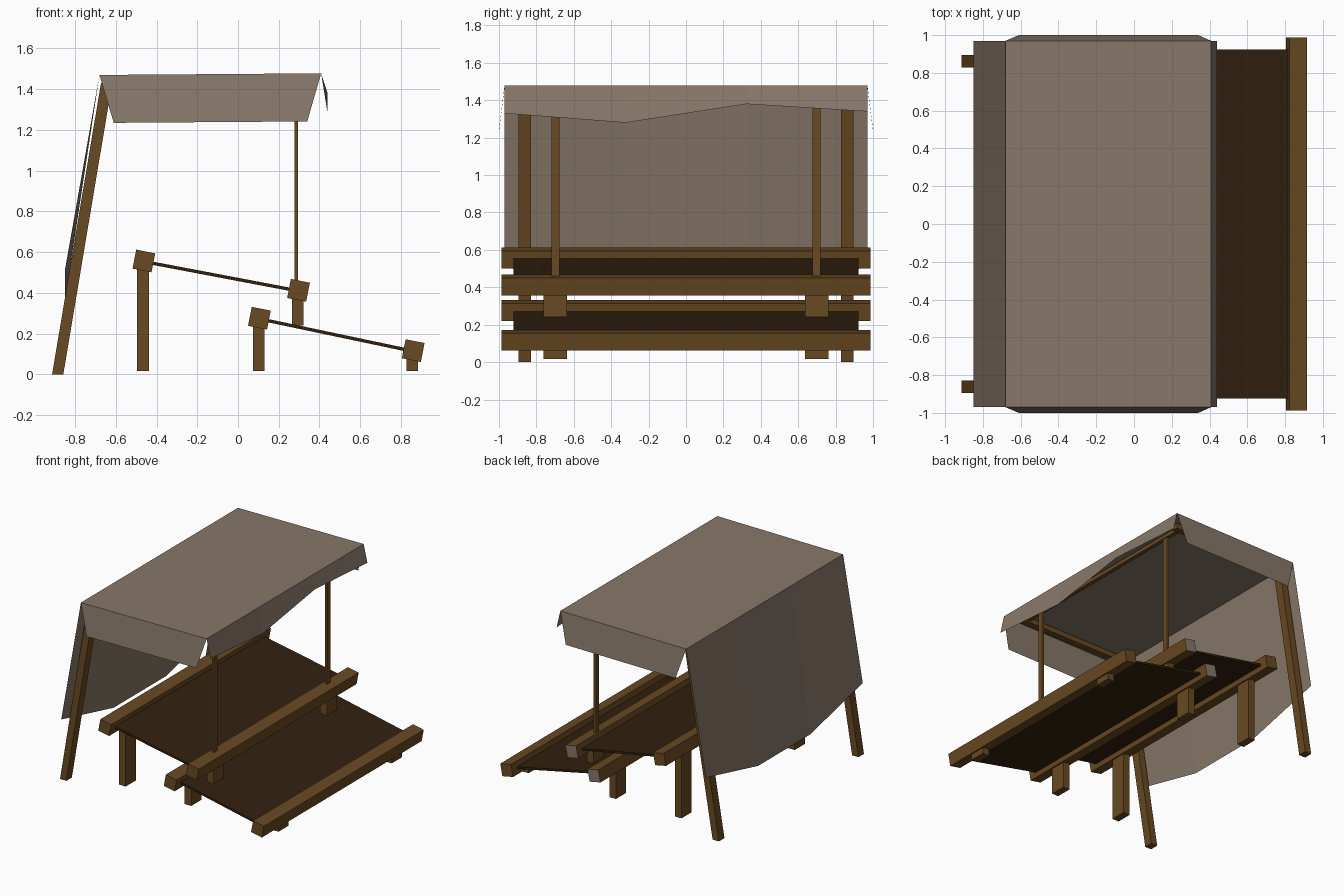
import bpy, bmesh, math
from mathutils import Matrix, Vector

if "Cube" in bpy.data.objects:
    bpy.data.objects.remove(bpy.data.objects["Cube"])


def material(name, rgb):
    m = bpy.data.materials.new(name)
    m.diffuse_color = (*rgb, 1)
    m.use_nodes = True
    m.node_tree.nodes["Principled BSDF"].inputs["Base Color"].default_value = m.diffuse_color
    return m


WOOD = material("brown wood", (0.14, 0.067, 0.016))
DARK = material("dark board", (0.031, 0.0145, 0.0045))
CLOTH = material("taupe cloth", (0.245, 0.187, 0.142))


def finish(name, bm, mats):
    me = bpy.data.meshes.new(name)
    bm.to_mesh(me)
    bm.free()
    for m in mats:
        me.materials.append(m)
    ob = bpy.data.objects.new(name, me)
    bpy.context.collection.objects.link(ob)
    return ob


def box(name, centre, size, tilt=0.0, mat=WOOD, grey_end=False):
    """Box turned about y by tilt; optionally with a pale +y end."""
    bm = bmesh.new()
    bmesh.ops.create_cube(bm, size=1, matrix=Matrix.Translation(centre)
                          @ Matrix.Rotation(tilt, 4, 'Y') @ Matrix.Diagonal((*size, 1)))
    bm.normal_update()
    if grey_end:
        for f in bm.faces:
            if f.normal.y > 0.9:
                f.material_index = 1
    return finish(name, bm, [mat, CLOTH])


def upright(name, x0, x1, y, z0, z1, sx, sy):
    """Post with level ends, leaning from x0 at the foot to x1 at the head."""
    bm = bmesh.new()
    bmesh.ops.create_cube(bm, size=1)
    for v in bm.verts:
        t = v.co.z + 0.5
        v.co = Vector((x0 + (x1 - x0) * t + v.co.x * sx, y + v.co.y * sy, z0 + (z1 - z0) * t))
    return finish(name, bm, [WOOD])


TILT = math.radians(11.1)

# Two sloping shelves: a rail at each edge, a board between, legs below
shelves = {
    "upper": ((-0.462, 0.557), (0.297, 0.413), (0.017, 0.24)),
    "lower": ((0.105, 0.276), (0.86, 0.117), (0.017, 0.017)),
}
for shelf, (back, front, feet) in shelves.items():
    for part, (x, z), foot in (("back", back, feet[0]), ("front", front, feet[1])):
        grey = (shelf, part) in (("upper", "front"), ("lower", "back"))
        box(f"{shelf}_{part}_rail", (x, 0, z), (0.095, 1.975, 0.095), TILT, grey_end=grey)
        for side, s in (("left", -1), ("right", 1)):
            upright(f"{shelf}_{part}_leg_{side}", x - 0.004, x - 0.004, 0.7 * s, foot, z - 0.01, 0.057, 0.125)
    mid = ((back[0] + front[0]) / 2, 0, (back[1] + front[1]) / 2 - 0.003)
    length = math.hypot(front[0] - back[0], front[1] - back[1])
    box(f"{shelf}_board", mid, (length - 0.06, 1.845, 0.016),
        math.atan2(back[1] - front[1], front[0] - back[0]), DARK)

# Canopy frame: leaning back posts, slim front poles, rafters and cross bar
for side, s in (("left", -1), ("right", 1)):
    upright(f"back_post_{side}", -0.885, -0.645, 0.862 * s, 0, 1.43, 0.055, 0.068)
    upright(f"front_pole_{side}", 0.286, 0.286, 0.698 * s, 0.44, 1.44, 0.018, 0.043)
    box(f"rafter_{side}", (-0.15, 0.862 * s, 1.438), (0.98, 0.05, 0.04))
box("front_cross_bar", (0.286, 0, 1.445), (0.03, 1.76, 0.03))

# Cloth canopy: one thin sheet with a roof and four hanging flaps
bm = bmesh.new()
ys = [-0.97, -0.323, 0.323, 0.97]


def row(x, zs):
    return [bm.verts.new((x, y, z)) for y, z in zip(ys, zs)]


rows = [row(-0.85, (0.51, 0.355, 0.355, 0.51)),
        row(-0.68, [1.47] * 4),
        row(0.408, [1.478] * 4),
        row(0.44, (1.33, 1.28, 1.38, 1.34))]
for a, b in zip(rows, rows[1:]):
    for i in range(3):
        bm.faces.new((a[i], b[i], b[i + 1], a[i + 1]))
for i, y in ((0, -1.0), (3, 1.0)):
    low = [bm.verts.new((-0.61, y, 1.235)), bm.verts.new((0.34, y, 1.242))]
    bm.faces.new((rows[1][i], rows[2][i], low[1], low[0]))
bmesh.ops.recalc_face_normals(bm, faces=bm.faces)
bm.normal_update()
if sum(f.normal.z * f.calc_area() for f in bm.faces) < 0:
    bmesh.ops.reverse_faces(bm, faces=bm.faces)
finish("cloth_canopy", bm, [CLOTH])
